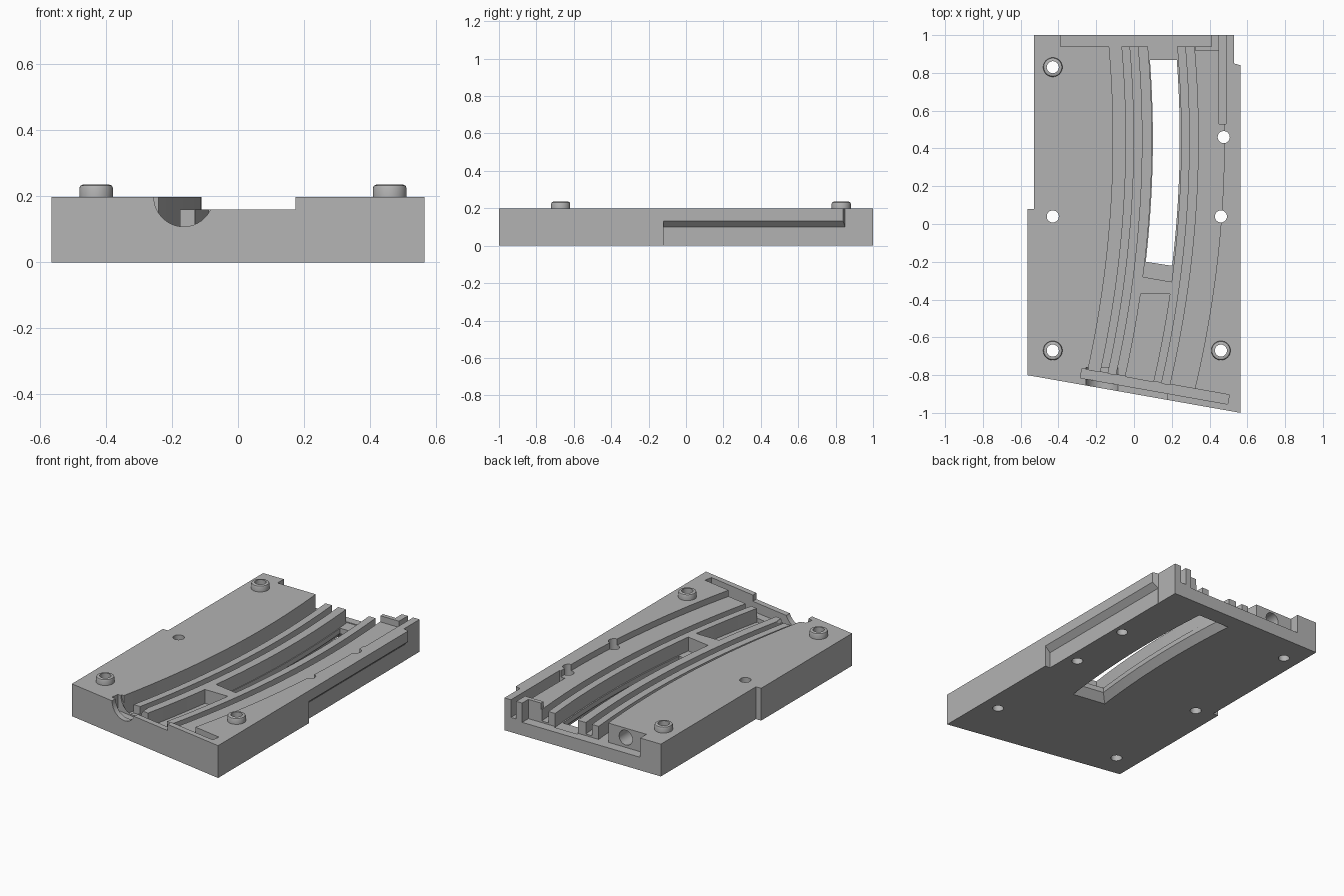
import bpy, bmesh, math
from mathutils import Vector, Matrix

cube = bpy.data.objects.get("Cube")
if cube:
    bpy.data.objects.remove(cube, do_unlink=True)

mat = bpy.data.materials.new("plain_grey")
mat.use_nodes = True
GREY = (0.45, 0.45, 0.45, 1)
mat.diffuse_color = GREY
mat.node_tree.nodes["Principled BSDF"].inputs["Base Color"].default_value = GREY

TOP, LEDGE, FLOOR, OVER = 0.198, 0.16, 0.08, 0.3


def add_object(name, bm):
    bmesh.ops.recalc_face_normals(bm, faces=bm.faces)
    mesh = bpy.data.meshes.new(name)
    bm.to_mesh(mesh)
    bm.free()
    ob = bpy.data.objects.new(name, mesh)
    bpy.context.collection.objects.link(ob)
    return ob


def loft(name, lower, upper):
    """Solid between two matching rings of 3D points."""
    bm = bmesh.new()
    a = [bm.verts.new(p) for p in lower]
    b = [bm.verts.new(p) for p in upper]
    bm.faces.new(a)
    bm.faces.new(b)
    for i in range(len(a)):
        j = (i + 1) % len(a)
        bm.faces.new((a[i], a[j], b[j], b[i]))
    return add_object(name, bm)


def prism(name, outline, z0, z1=OVER):
    return loft(name, [(x, y, z0) for x, y in outline], [(x, y, z1) for x, y in outline])


def box(name, x0, x1, y0, y1, z0, z1=OVER):
    return prism(name, [(x0, y0), (x1, y0), (x1, y1), (x0, y1)], z0, z1)


def cylinder(name, x, y, r, z0, z1, round_top=0):
    bm = bmesh.new()
    bmesh.ops.create_cone(bm, cap_ends=True, segments=32, radius1=r, radius2=r, depth=z1 - z0,
                          matrix=Matrix.Translation((x, y, (z0 + z1) / 2)))
    if round_top:
        rim = [e for e in bm.edges if all(v.co.z > z1 - 0.001 for v in e.verts)]
        bmesh.ops.bevel(bm, geom=rim, offset=round_top, segments=2, affect='EDGES', profile=0.5)
    return add_object(name, bm)


def bore(name, x, z, r, y0, y1):
    """Cylinder lying along y."""
    bm = bmesh.new()
    m = Matrix.Translation((x, (y0 + y1) / 2, z)) @ Matrix.Rotation(math.pi / 2, 4, 'X')
    bmesh.ops.create_cone(bm, cap_ends=True, segments=40, radius1=r, radius2=r,
                          depth=y1 - y0, matrix=m)
    return add_object(name, bm)


def arc_x(a, y):
    """x of the shared curve whose outermost point is a."""
    return a - (y - 0.45) ** 2 / 11.2


def front_y(a):
    """Where a curve meets the sloped front channel."""
    x = arc_x(a, -0.8)
    return -0.815 - 0.178 * x


def arc_ring(a, b, z, y0=None, y1=0.95, n=28, tilt=0.0):
    ring = []
    for k, side in ((a, 1), (b, -1)):
        start = front_y(k) if y0 is None else y0 - tilt * (k - a)
        end = y1
        pts = []
        for i in range(n + 1):
            y = start + (end - start) * i / n
            pts.append((arc_x(k, y), y, z))
        ring += pts[::side]
    return ring


def band(name, a, b, z, **kw):
    return loft(name, arc_ring(a, b, z, **kw), arc_ring(a, b, OVER, **kw))


def combine(target, tool, op='DIFFERENCE'):
    mod = target.modifiers.new("cut", 'BOOLEAN')
    mod.operation, mod.solver, mod.object = op, 'EXACT', tool
    dg = bpy.context.evaluated_depsgraph_get()
    mesh = bpy.data.meshes.new_from_object(target.evaluated_get(dg))
    target.modifiers.clear()
    target.data = mesh
    bpy.data.objects.remove(tool, do_unlink=True)


# Main block outline with stepped sides and sloped front
body = prism("curved_half_shell", [(-0.53, 1), (0.53, 1), (0.53, 0.85), (0.565, 0.84),
             (0.565, -1), (-0.565, -0.8), (-0.565, 0.08), (-0.53, 0.08)], 0, TOP)

# Raised bosses
bosses = [(-0.43, 0.83), (-0.43, -0.67), (0.46, -0.67)]
for x, y in bosses:
    combine(body, cylinder("boss", x, y, 0.051, 0.15, 0.235, 0.01), 'UNION')

# Undercut along the right-hand side
side = [(0.7, -0.1), (0.531, -0.1), (0.531, 0.1), (0.567, 0.135), (0.7, 0.135)]
cuts = [loft("side_undercut", [(x, -0.12, z) for x, z in side], [(x, 0.87, z) for x, z in side])]

# Curved pocket, its ledge and the lengthwise grooves between ribs
cuts += [
    band("pocket", -0.11, 0.345, LEDGE),
    band("pocket_ledge", 0.335, 0.478, LEDGE, y1=0.915),
    band("wall_groove", -0.11, -0.045, FLOOR),
    band("inner_groove", 0.0, 0.042, FLOOR + 0.01),
    band("outer_groove", 0.295, 0.34, FLOOR + 0.01),
    band("channel_back", 0.095, 0.25, FLOOR - 0.005, y0=-0.28, tilt=0.17),
    band("channel_front", 0.095, 0.25, FLOOR - 0.005, y1=-0.37),
]

# Through slot, widened underneath
slot = dict(y0=-0.2, y1=0.868, tilt=0.15)
cuts.append(loft("slot", arc_ring(0.1, 0.242, -0.1, **slot), arc_ring(0.1, 0.242, OVER, **slot)))
wide = dict(y0=-0.24, y1=0.9, tilt=0.15)
cuts.append(loft("slot_flare", arc_ring(0.06, 0.282, -0.005, **wide),
                 arc_ring(0.1, 0.242, 0.045, **slot)))

# Rear shelf, locating groove and round socket
cuts += [
    box("rear_shelf", -0.39, 0.41, 0.94, 1.1, FLOOR),
    box("rear_groove", 0.45, 0.486, 0.53, 1.1, FLOOR + 0.01),
    bore("rear_socket", -0.25, 0.14, 0.045, 0.7, 1.1),
]

# Sloped front channel, low front lip and half-round opening
along = Vector((0.78, -0.139)).normalized()
across = Vector((-along.y, along.x)) * 0.025
p, q = Vector((-0.28, -0.79)), Vector((0.5, -0.929))
cuts.append(prism("front_channel", [tuple(v) for v in (p - across, q - across, q + across, p + across)], 0.1))
cuts.append(prism("front_lip", [(-0.17, -1.1), (0.175, -1.1), (0.175, -0.86), (-0.17, -0.8)], LEDGE))
cuts.append(bore("front_opening", -0.165, TOP, 0.09, -1.1, -0.76))

# Screw and pin holes
for x, y in bosses + [(-0.43, 0.04), (0.46, 0.04), (0.475, 0.46)]:
    cuts.append(cylinder("hole", x, y, 0.032, -0.1, OVER))

for c in cuts:
    combine(body, c)

body.data.materials.clear()
body.data.materials.append(mat)
for f in body.data.polygons:
    f.material_index = 0
bpy.ops.object.select_all(action='DESELECT')
body.select_set(True)
bpy.context.view_layer.objects.active = body
bpy.ops.object.shade_smooth_by_angle(angle=math.radians(25))
